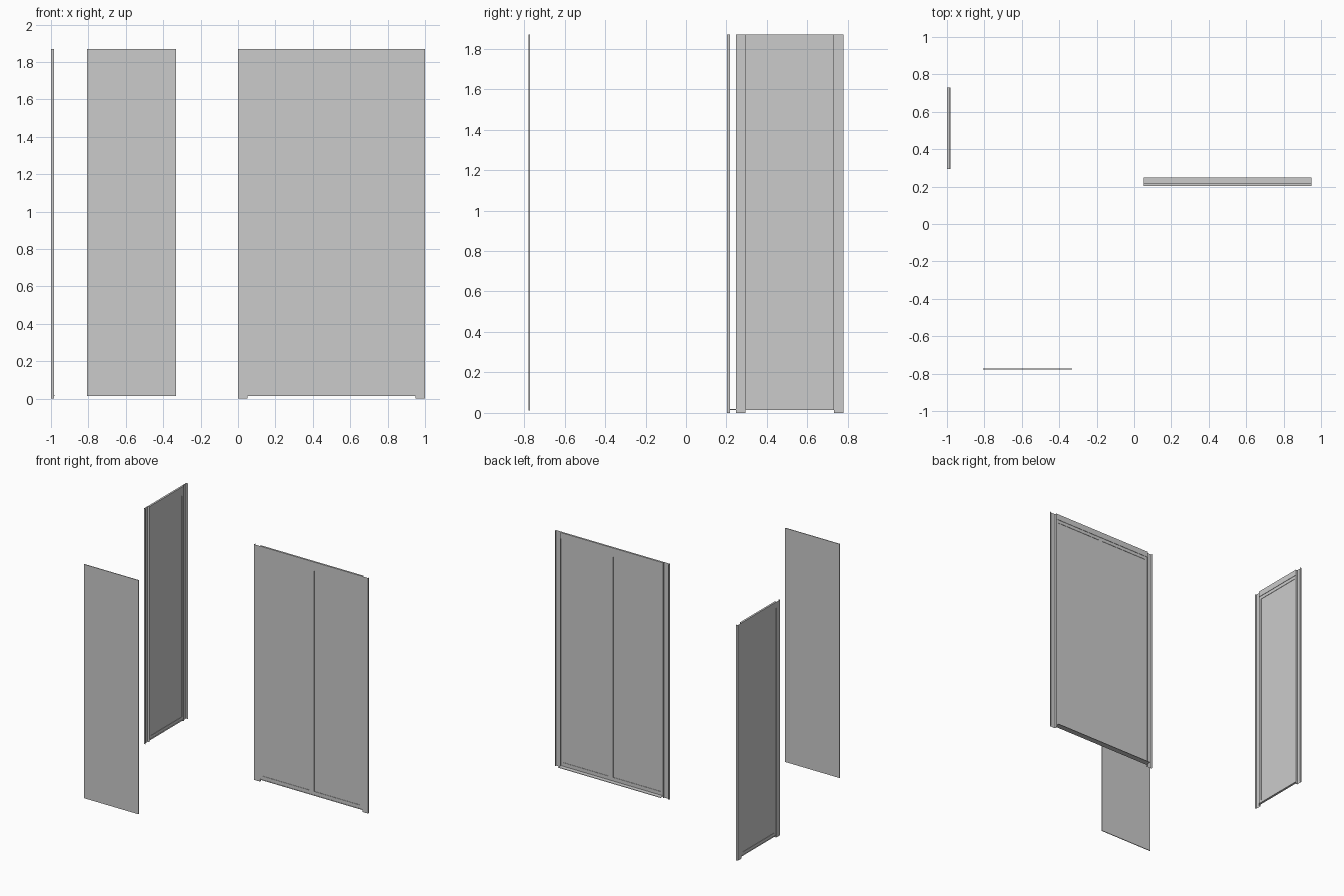
import bpy, bmesh
from mathutils import Matrix

if "Cube" in bpy.data.objects:
    bpy.data.objects.remove(bpy.data.objects["Cube"])

H = 1.87          # full height
DEPTH = 0.015     # depth of the frame profiles


def finish(name, bm, matrix):
    mesh = bpy.data.meshes.new(name)
    bm.to_mesh(mesh)
    bm.free()
    obj = bpy.data.objects.new(name, mesh)
    obj.matrix_world = matrix
    bpy.context.collection.objects.link(obj)
    return obj


def box(name, x, y, z, matrix=Matrix()):
    """Closed box given by its (min, max) range on each axis."""
    bm = bmesh.new()
    bmesh.ops.create_cube(bm, size=1)
    for v in bm.verts:
        v.co = [r[0] if c < 0 else r[1] for c, r in zip(v.co, (x, y, z))]
    return finish(name, bm, matrix)


def strip(name, profile, z0, z1, matrix):
    """Open (uncapped) vertical extrusion of an x/y profile."""
    bm = bmesh.new()
    low = [bm.verts.new((x, y, z0)) for x, y in profile]
    high = [bm.verts.new((x, y, z1)) for x, y in profile]
    for i in range(len(profile) - 1):
        bm.faces.new((low[i], low[i + 1], high[i + 1], high[i]))
    return finish(name, bm, matrix)


def screen(name, width, post, panes, z_glass, sill_depth, matrix):
    """Framed screen: local x runs along it, local y is its depth."""
    a, b = post, width - post
    # channel posts, open at the back and at the ends
    for side, x0, x1 in (("left", 0, a), ("right", b, width)):
        strip(f"{name}_{side}_post",
              [(x0, DEPTH), (x0, 0), (x1, 0), (x1, DEPTH)], 0, H, matrix)
    # head rail and thin sill
    box(f"{name}_head_rail", (a, b), (0, DEPTH), (1.823, H), matrix)
    box(f"{name}_sill", (a, b), (0, sill_depth), (0.015, 0.019), matrix)
    # sash members around the panes, slightly set back
    y = (0.003, 0.012)
    z0, z1 = z_glass
    edges = [a] + [e for pane in panes for e in pane] + [b]
    for i in range(0, len(edges), 2):
        box(f"{name}_stile_{i // 2 + 1}", (edges[i], edges[i + 1]), y,
            (0.019, 1.823), matrix)
    for i, (p0, p1) in enumerate(panes, 1):
        box(f"{name}_sash_bottom_{i}", (p0, p1), y, (0.019, z0), matrix)
        box(f"{name}_sash_top_{i}", (p0, p1), y, (z1, 1.823), matrix)
        box(f"{name}_glass_{i}", (p0, p1), (0.006, 0.009), (z0, z1), matrix)


# double front screen
screen("front_screen", 1.0, 0.05, [(0.075, 0.49), (0.525, 0.928)],
       (0.047, 1.797), 0.046, Matrix.Translation((0, 0.202, 0)))

# single side screen, turned so its length runs along y and its back faces +x
turn = Matrix(((0, 1, 0, -1.0), (1, 0, 0, 0.248), (0, 0, 1, 0), (0, 0, 0, 1)))
screen("side_screen", 0.53, 0.047, [(0.069, 0.461)],
       (0.042, 1.797), 0.018, turn)

# loose glass panel
box("loose_panel", (-0.808, -0.331), (-0.778, -0.772), (0.013, H))
